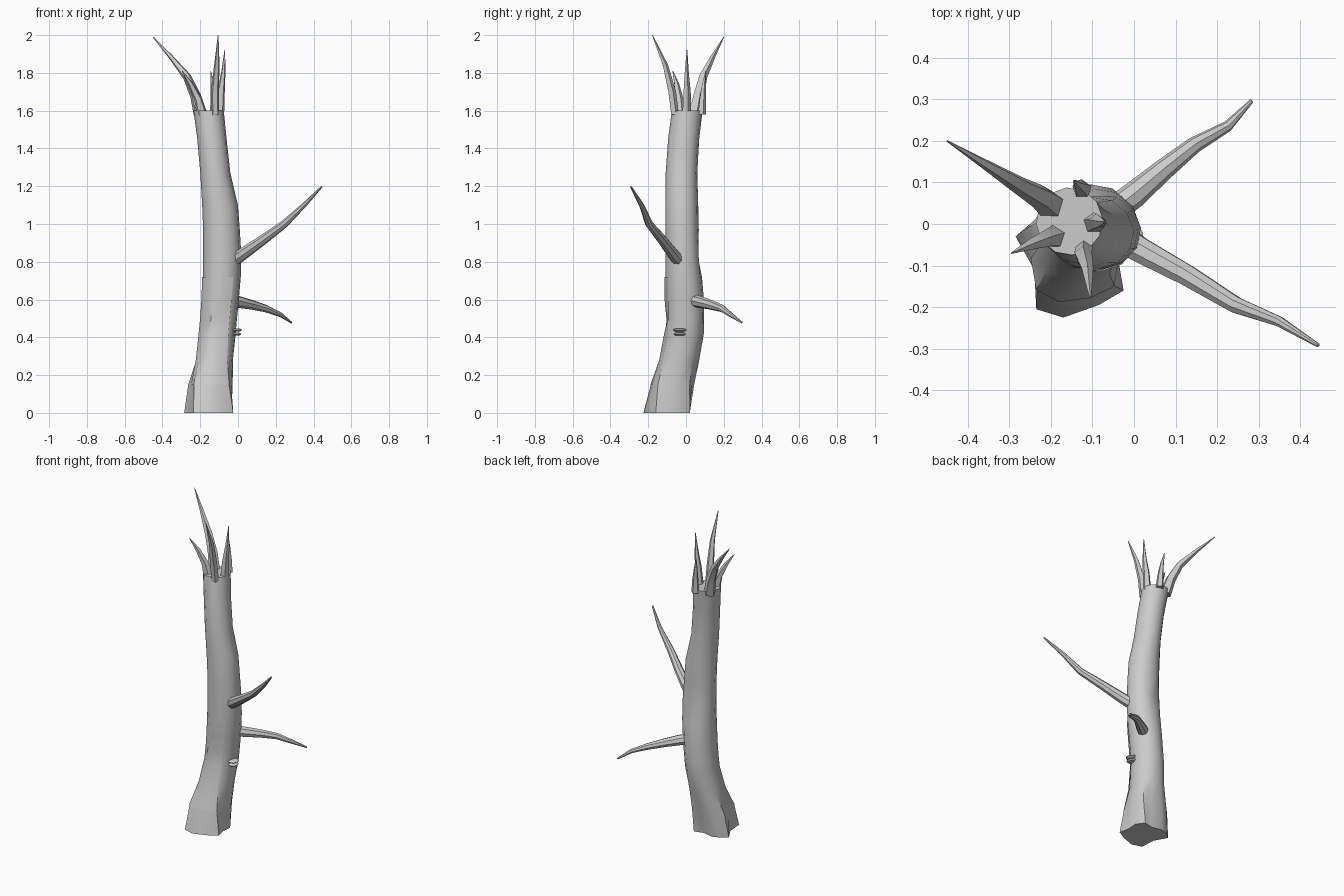
import bpy, bmesh, math
from mathutils import Vector

if "Cube" in bpy.data.objects:
    bpy.data.objects.remove(bpy.data.objects["Cube"])


def make(name, rings, closed=True, caps=True, angle=40):
    """Skin a list of vertex rings into a mesh object."""
    bm = bmesh.new()
    vr = [[bm.verts.new(p) for p in r] for r in rings]
    n = len(rings[0])
    for a, b in zip(vr, vr[1:]):
        for i in range(n if closed else n - 1):
            j = (i + 1) % n
            bm.faces.new((a[i], a[j], b[j], b[i]))
    if caps:
        bm.faces.new(vr[0][::-1])
        bm.faces.new(vr[-1])
    bmesh.ops.recalc_face_normals(bm, faces=bm.faces)
    me = bpy.data.meshes.new(name)
    bm.to_mesh(me)
    bm.free()
    ob = bpy.data.objects.new(name, me)
    bpy.context.collection.objects.link(ob)
    bpy.ops.object.select_all(action='DESELECT')
    ob.select_set(True)
    bpy.context.view_layer.objects.active = ob
    bpy.ops.object.shade_smooth_by_angle(angle=math.radians(angle))
    return ob


def tube(name, path, sides, angle=40):
    """Tapered limb through (x, y, z, radius) points."""
    pts = [Vector(p[:3]) for p in path]
    rings = []
    for k, c in enumerate(pts):
        d = (pts[min(k + 1, len(pts) - 1)] - pts[max(k - 1, 0)]).normalized()
        u = d.cross(Vector((0.3, -0.9, 0.1))).normalized()
        v = d.cross(u)
        rings.append([c + path[k][3] * (u * math.cos(t) + v * math.sin(t))
                      for t in (math.tau * i / sides for i in range(sides))])
    return make(name, rings, angle=angle)


# trunk: irregular foot outline blending into round rings
foot = [(-.285, -.03), (-.24, -.11), (-.235, -.205), (-.17, -.225),
        (-.085, -.195), (-.025, -.16), (-.04, -.10), (-.035, -.03),
        (-.07, .02), (-.13, .005), (-.2, .02), (-.25, 0)]
# z, x min, x max, y min, y max
spans = [(.15, -.262, -.03, -.185, .04), (.28, -.222, -.03, -.14, .068),
         (.42, -.205, -.012, -.112, .095), (.5, -.197, -.005, -.11, .096),
         (.6, -.19, .005, -.11, .095), (.72, -.186, .015, -.11, .085),
         (.85, -.185, .017, -.11, .074), (.97, -.185, .01, -.11, .068),
         (1.1, -.19, 0, -.11, .065), (1.27, -.2, -.04, -.108, .06),
         (1.45, -.216, -.06, -.095, .07), (1.6, -.236, -.075, -.075, .088)]
dents = {(.5, 4): .84, (.85, 10): .82}
blend = {.15: .5, .28: .15}


def trunk_rings(grow=0.0):
    rings = [[Vector((x, y, 0)) for x, y in foot]]
    for z, x0, x1, y0, y1 in spans:
        ring = []
        for i in range(12):
            t = math.radians(155 + 30 * i)
            s = dents.get((z, i), 1)
            p = Vector(((x0 + x1) / 2 + ((x1 - x0) / 2 + grow) * s * math.cos(t),
                        (y0 + y1) / 2 + ((y1 - y0) / 2 + grow) * s * math.sin(t), z))
            f = Vector((foot[i][0] + (x0 + x1) / 2 + .155,
                        foot[i][1] + (y0 + y1) / 2 + .1, z))
            ring.append(p.lerp(f, blend.get(z, 0)))
        rings.append(ring)
    return rings


make("trunk", trunk_rings())

# raised strip of bark on the lower front
make("bark_strip", [r[1:6] for r in trunk_rings(.004)[1:7]], closed=False, caps=False)

# side branches
tube("upper_branch", [(-.03, -.03, .8, .034), (.01, -.06, .83, .033), (.13, -.125, .915, .027),
                      (.245, -.195, 1.0, .021), (.35, -.235, 1.1, .013),
                      (.443, -.292, 1.197, .005)], 8)
tube("lower_branch", [(-.04, .04, .595, .033), (0, .07, .588, .032), (.07, .13, .573, .026),
                      (.145, .19, .553, .02), (.225, .235, .52, .013),
                      (.283, .296, .478, .005)], 8)

# splintered spikes round the broken top
spikes = [
    [(-.2, .045, 1.58, .036), (-.225, .065, 1.68, .03), (-.27, .09, 1.78, .023),
     (-.36, .145, 1.89, .012), (-.45, .2, 1.99, .002)],
    [(-.12, -.06, 1.58, .022), (-.122, -.075, 1.7, .022),
     (-.112, -.11, 1.84, .015), (-.105, -.178, 2.0, .002)],
    [(-.098, .002, 1.58, .026), (-.09, .004, 1.7, .021),
     (-.078, .003, 1.8, .012), (-.07, .005, 1.92, .002)],
    [(-.19, -.03, 1.58, .03), (-.21, -.035, 1.66, .022),
     (-.25, -.05, 1.74, .014), (-.295, -.07, 1.81, .002)],
    [(-.125, .083, 1.58, .024), (-.128, .088, 1.66, .019),
     (-.135, .094, 1.74, .011), (-.145, .104, 1.81, .002)],
]
for k, path in enumerate(spikes):
    tube(f"splinter_{k + 1}", path, 5, 30)

# two small bracket fungi on the right side
for k, (z, r) in enumerate([(.418, .033), (.44, .037)]):
    tube(f"bracket_fungus_{k + 1}", [(-.013, -.033, z - .008, r * .7), (-.013, -.033, z, r),
                                     (-.013, -.033, z + .008, r * .6)], 10)
